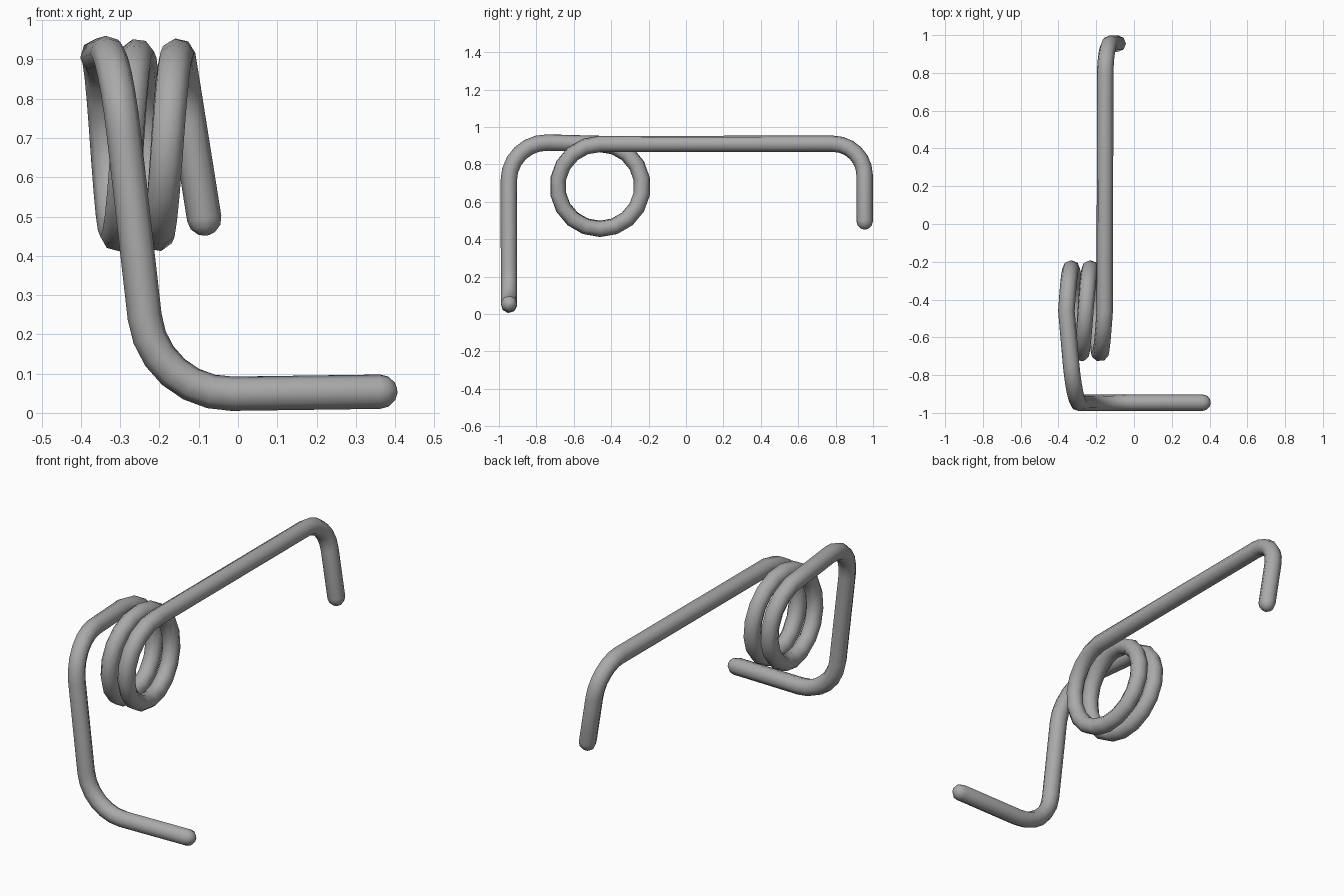
import bpy, bmesh, math
from mathutils import Vector

old = bpy.data.objects.get("Cube")
if old:
    bpy.data.objects.remove(old, do_unlink=True)

WIRE = 0.044          # wire radius
SIDES = 8
COIL_R = 0.227
COIL_Y, COIL_Z = -0.46, 0.682


def bend(before, corner, after, size, steps=6):
    """Rounded corner: points of a circular arc between two straight runs."""
    before, corner, after = Vector(before), Vector(corner), Vector(after)
    a, b = (before - corner).normalized(), (after - corner).normalized()
    half = a.angle(b) / 2
    radius = size * math.tan(half)
    centre = corner + (a + b).normalized() * (size / math.cos(half))
    start, end = corner + a * size - centre, corner + b * size - centre
    sweep = math.pi - 2 * half
    return [centre + (start * math.sin(sweep * (1 - i / steps))
                      + end * math.sin(sweep * i / steps)) / math.sin(sweep)
            for i in range(steps + 1)]


def coil(x0, x1, turns, steps=18):
    """Helix around the x axis, starting and ending at the top."""
    n = turns * steps
    for i in range(n + 1):
        t = 2 * math.pi * i / steps
        yield Vector((x0 + (x1 - x0) * i / n,
                      COIL_Y - COIL_R * math.sin(t),
                      COIL_Z + COIL_R * math.cos(t)))


# Centre line of the wire, from the back hook to the front foot
hook_tip = Vector((-0.086, 0.955, 0.495))
hook_corner = Vector((-0.152, 0.955, 0.91))
arm_end = Vector((-0.155, COIL_Y, 0.91))
coil_exit = Vector((-0.358, COIL_Y, 0.909))
leg_top = Vector((-0.315, -0.948, 0.922))
leg_foot = Vector((-0.215, -0.946, 0.046))
foot_tip = Vector((0.362, -0.946, 0.054))

path = [hook_tip]
path += bend(hook_tip, hook_corner, arm_end, 0.17)
path += coil(arm_end.x, coil_exit.x, 2)
path += bend(coil_exit, leg_top, leg_foot, 0.21)
path += bend(leg_top, leg_foot, foot_tip, 0.2)
path += [foot_tip]

# Stations along the wire, with shrinking rings for the domed tips
first = (path[0] - path[1]).normalized()
last = (path[-1] - path[-2]).normalized()
domes = [math.radians(a) for a in (30, 60, 82)]
stations = [(path[0] + first * WIRE * math.sin(a), math.cos(a)) for a in reversed(domes)]
stations += [(p, 1.0) for p in path]
stations += [(path[-1] + last * WIRE * math.sin(a), math.cos(a)) for a in domes]

# Sweep a round section along the stations
bm = bmesh.new()
rings = []
normal = Vector((0, 1, 0))
for i, (point, scale) in enumerate(stations):
    back = point - stations[i - 1][0] if i else None
    ahead = stations[i + 1][0] - point if i < len(stations) - 1 else None
    tangent = ((back or ahead).normalized() + (ahead or back).normalized()).normalized()
    normal = (normal - tangent * normal.dot(tangent)).normalized()
    side = tangent.cross(normal)
    ring = []
    for k in range(SIDES):
        a = 2 * math.pi * k / SIDES
        offset = normal * math.cos(a) + side * math.sin(a)
        ring.append(bm.verts.new(point + offset * WIRE * scale))
    rings.append(ring)
for r0, r1 in zip(rings, rings[1:]):
    for k in range(SIDES):
        j = (k + 1) % SIDES
        bm.faces.new((r0[k], r0[j], r1[j], r1[k]))
bm.faces.new(rings[0])
bm.faces.new(rings[-1])
bmesh.ops.recalc_face_normals(bm, faces=bm.faces)

mesh = bpy.data.meshes.new("spring_wire")
bm.to_mesh(mesh)
bm.free()
spring = bpy.data.objects.new("spring_wire", mesh)
bpy.context.collection.objects.link(spring)

# Grey steel
steel = bpy.data.materials.new("grey_steel")
steel.use_nodes = True
colour = (0.4, 0.4, 0.4, 1)
steel.diffuse_color = colour
steel.node_tree.nodes["Principled BSDF"].inputs["Base Color"].default_value = colour
mesh.materials.append(steel)

bpy.ops.object.select_all(action="DESELECT")
spring.select_set(True)
bpy.context.view_layer.objects.active = spring
bpy.ops.object.shade_smooth_by_angle(angle=math.radians(50))
